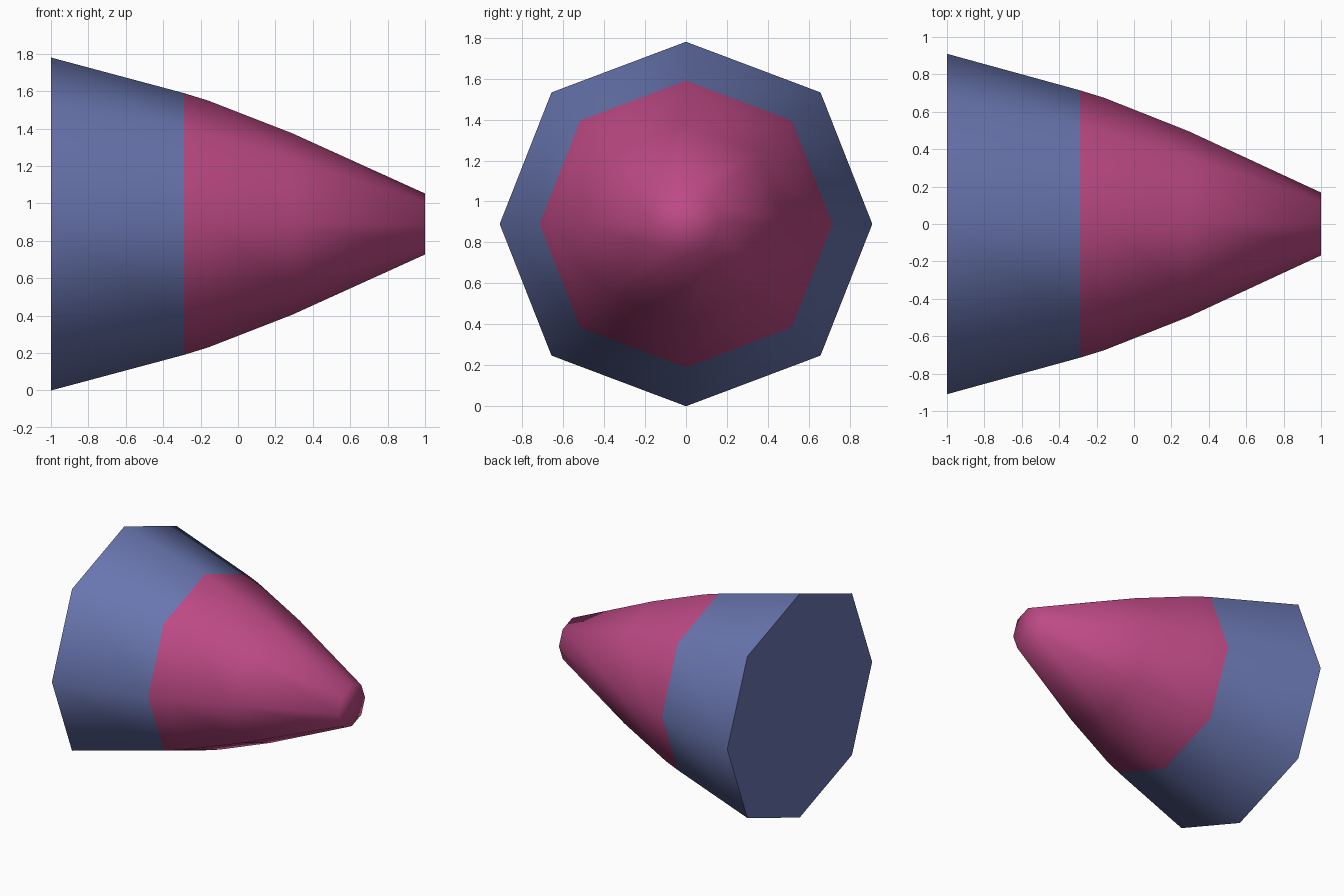
import bpy, bmesh, math

if "Cube" in bpy.data.objects:
    bpy.data.objects.remove(bpy.data.objects["Cube"])

def material(name, rgb):
    m = bpy.data.materials.new(name)
    m.diffuse_color = (*rgb, 1)
    m.use_nodes = True
    m.node_tree.nodes["Principled BSDF"].inputs["Base Color"].default_value = m.diffuse_color
    return m

blue = material("slate blue", (0.14, 0.18, 0.43))
pink = material("raspberry pink", (0.51, 0.068, 0.235))

# Rings along x: position, half width in y, half height in z
rings = [(-1.0, 0.91, 0.89), (-0.29, 0.715, 0.70), (-0.16, 0.675, 0.66),
         (0.29, 0.497, 0.485), (1.0, 0.168, 0.163)]
CENTRE_Z = 0.89
DIAGONAL = 0.722  # slightly bulged octagon corners

bm = bmesh.new()
loops = []
for x, ry, rz in rings:
    loop = []
    for i in range(8):
        a = i * math.pi / 4
        k = DIAGONAL / math.cos(math.pi / 4) if i % 2 else 1.0
        loop.append(bm.verts.new((x, ry * k * math.cos(a), CENTRE_Z + rz * k * math.sin(a))))
    loops.append(loop)

# Tapered walls
for lower, upper in zip(loops, loops[1:]):
    for i in range(8):
        j = (i + 1) % 8
        bm.faces.new((lower[i], lower[j], upper[j], upper[i]))

# Flat base and blunt tip
bm.faces.new(loops[0])
bm.faces.new(loops[-1])
bmesh.ops.recalc_face_normals(bm, faces=bm.faces[:])

# Blue collar at the wide end, pink nose beyond it
for f in bm.faces:
    f.material_index = 0 if f.calc_center_median().x < -0.29 else 1

mesh = bpy.data.meshes.new("tapered_nose")
bm.to_mesh(mesh)
bm.free()
mesh.materials.append(blue)
mesh.materials.append(pink)
nose = bpy.data.objects.new("tapered_nose", mesh)
bpy.context.collection.objects.link(nose)

# Smooth walls and tip, sharp rim at the base
bpy.context.view_layer.objects.active = nose
nose.select_set(True)
bpy.ops.object.shade_smooth_by_angle(angle=math.radians(85))
